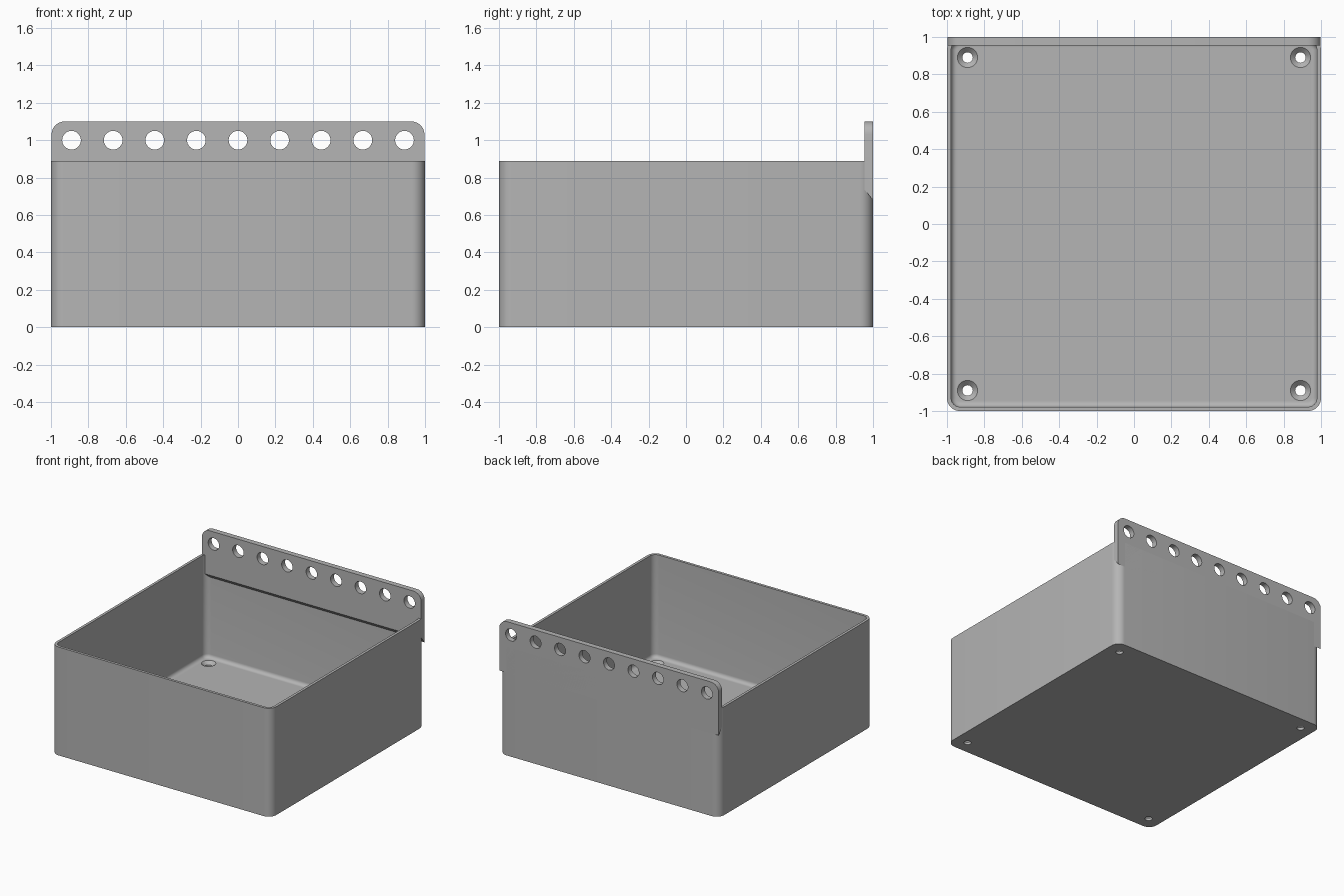
import bpy
import bmesh
import math

if "Cube" in bpy.data.objects:
    bpy.data.objects.remove(bpy.data.objects["Cube"], do_unlink=True)

HEIGHT, FLOOR, WALL, RADIUS = 0.89, 0.045, 0.022, 0.07
PLATE_FRONT, PLATE_TOP = 0.955, 1.1

grey = bpy.data.materials.new("plain_grey")
grey.use_nodes = True
grey.diffuse_color = (0.46, 0.46, 0.46, 1)
grey.node_tree.nodes["Principled BSDF"].inputs["Base Color"].default_value = grey.diffuse_color


def finish(bm, name):
    bmesh.ops.recalc_face_normals(bm, faces=bm.faces)
    mesh = bpy.data.meshes.new(name)
    bm.to_mesh(mesh)
    bm.free()
    mesh.materials.append(grey)
    obj = bpy.data.objects.new(name, mesh)
    bpy.context.collection.objects.link(obj)
    return obj


def loft(bm, rings):
    """Skin closed rings of points and cap both ends."""
    loops = [[bm.verts.new(p) for p in ring] for ring in rings]
    for a, b in zip(loops, loops[1:]):
        for i in range(len(a)):
            j = (i + 1) % len(a)
            bm.faces.new((a[i], a[j], b[j], b[i]))
    bm.faces.new(loops[0])
    bm.faces.new(loops[-1])


def rounded_square(inset, z, steps=8):
    half = 1 - inset
    r = max(RADIUS - inset, 0.012)
    points = []
    for corner in range(4):
        mid = math.radians(45 + 90 * corner)
        cx = math.copysign(half - r, math.cos(mid))
        cy = math.copysign(half - r, math.sin(mid))
        for s in range(steps + 1):
            a = math.radians(90 * corner + 90 * s / steps)
            points.append((cx + r * math.cos(a), cy + r * math.sin(a), z))
    return points


def lathe(bm, profile, place, sides=32):
    """Turn (radius, height) pairs; place maps local x, y, z to the model."""
    turn = [2 * math.pi * k / sides for k in range(sides)]
    loft(bm, [[place(r * math.cos(a), r * math.sin(a), h) for a in turn]
              for r, h in profile])


def cut(obj, cutter):
    mod = obj.modifiers.new("holes", "BOOLEAN")
    mod.operation = "DIFFERENCE"
    mod.solver = "EXACT"
    mod.object = cutter
    cutter.hide_render = True
    bpy.ops.object.select_all(action="DESELECT")
    bpy.context.view_layer.objects.active = obj
    obj.select_set(True)
    bpy.ops.object.modifier_apply(modifier=mod.name)
    bpy.data.objects.remove(cutter, do_unlink=True)
    bpy.ops.object.shade_smooth_by_angle(angle=math.radians(30))


# Open tray: outer wall, rim, inner wall, floor fillet
FILLET = 0.03
rings = [rounded_square(0, 0), rounded_square(0, HEIGHT), rounded_square(WALL, HEIGHT)]
for k in range(7):
    a = math.radians(15 * k)
    rings.append(rounded_square(WALL + FILLET * (1 - math.cos(a)),
                                FLOOR + FILLET * (1 - math.sin(a))))
bm = bmesh.new()
loft(bm, rings)
tray = finish(bm, "tray")

# Countersunk screw holes in the floor corners
bm = bmesh.new()
screw = [(0.028, -0.1), (0.028, 0.02), (0.054, FLOOR), (0.054, 0.1)]
for sx in (-1, 1):
    for sy in (-1, 1):
        lathe(bm, screw, lambda x, y, z: (x + 0.89 * sx, y + 0.89 * sy, z))
cut(tray, finish(bm, "screw_hole_cutter"))

# Hanging plate with rounded top corners and a sloped lower edge
def plate_outline(y, bottom):
    points = [(-0.997, y, bottom), (0.997, y, bottom)]
    for side, start in ((1, 0), (-1, 90)):
        for s in range(9):
            a = math.radians(start + 90 * s / 8)
            points.append((side * (0.997 - RADIUS) + RADIUS * math.cos(a), y,
                           PLATE_TOP - RADIUS + RADIUS * math.sin(a)))
    return points


bm = bmesh.new()
loft(bm, [plate_outline(PLATE_FRONT, 0.735), plate_outline(1, 0.68)])
plate = finish(bm, "hanging_plate")

# Row of nine round holes through the plate
bm = bmesh.new()
for i in range(-4, 5):
    lathe(bm, [(0.05, 0.9), (0.05, 1.1)],
          lambda x, y, z: (x + 0.2225 * i, z, y + 1.0))
cut(plate, finish(bm, "plate_hole_cutter"))
